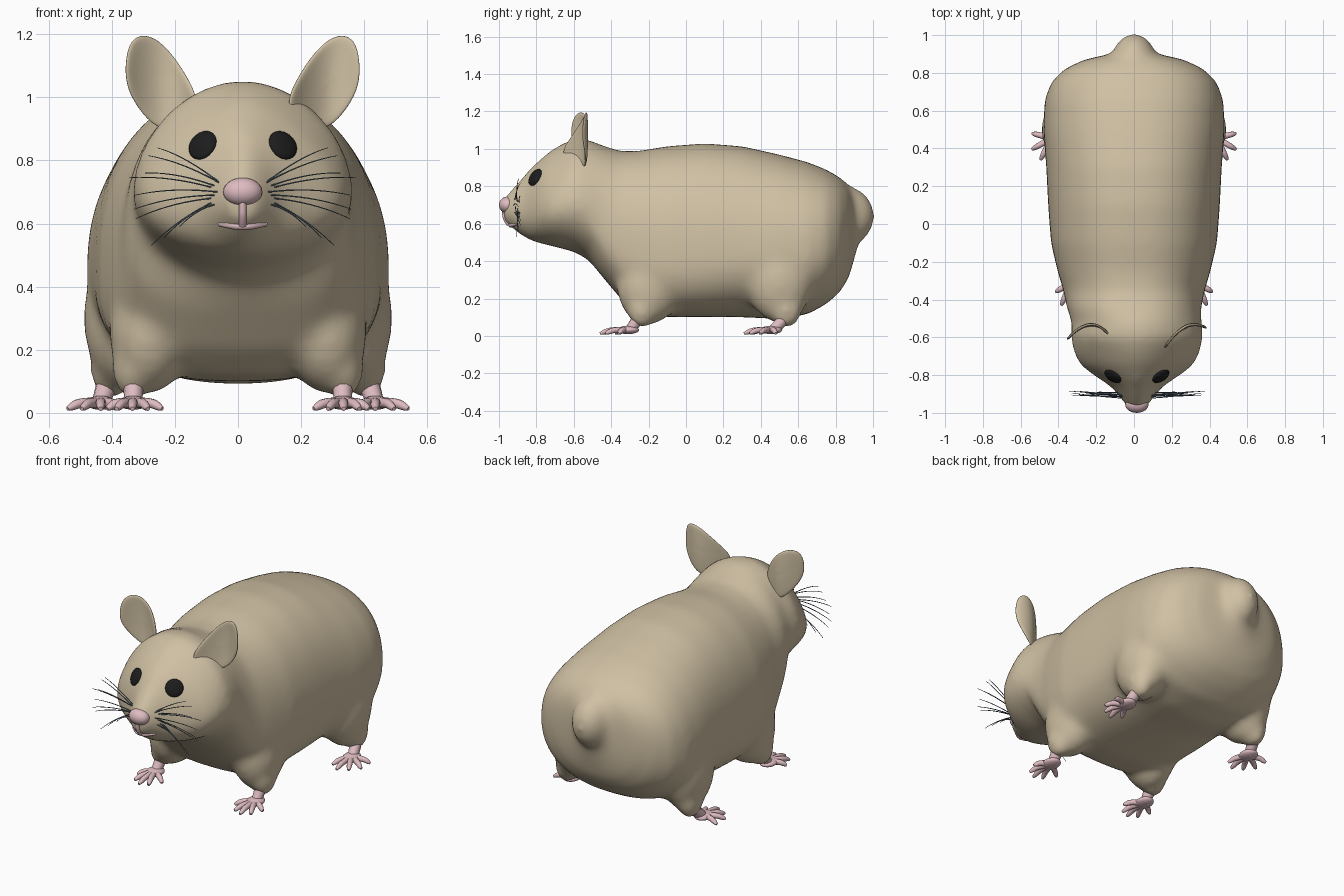
import bpy, bmesh, math
from mathutils import Vector, Matrix
from mathutils.bvhtree import BVHTree

if "Cube" in bpy.data.objects:
    bpy.data.objects.remove(bpy.data.objects["Cube"])


def material(name, rgb):
    m = bpy.data.materials.new(name)
    m.diffuse_color = (*rgb, 1)
    m.use_nodes = True
    m.node_tree.nodes["Principled BSDF"].inputs["Base Color"].default_value = m.diffuse_color
    return m


FUR = material("tan_fur", (0.63, 0.53, 0.37))
PINK = material("pink_skin", (0.73, 0.50, 0.53))
BLACK = material("eye_black", (0.012, 0.012, 0.012))
SLATE = material("whisker_slate", (0.10, 0.145, 0.19))
CX = 0.015                                  # the head sits slightly off centre


def mesh_object(name, bm, mat):
    bmesh.ops.recalc_face_normals(bm, faces=bm.faces)
    for f in bm.faces:
        f.smooth = True
    me = bpy.data.meshes.new(name)
    bm.to_mesh(me)
    bm.free()
    me.materials.append(mat)
    ob = bpy.data.objects.new(name, me)
    bpy.context.collection.objects.link(ob)
    return ob


def add_ball(bm, centre, radii, rot=Matrix()):
    mat = Matrix.Translation(centre) @ rot @ Matrix.Diagonal((*radii, 1))
    bmesh.ops.create_uvsphere(bm, u_segments=24, v_segments=16, radius=1, matrix=mat)


def tubes(name, paths, mat, res=3):
    """Each path is a list of (point, radius), all in one curve object."""
    cu = bpy.data.curves.new(name, 'CURVE')
    cu.dimensions = '3D'
    cu.bevel_depth = 1
    cu.bevel_resolution = res
    cu.use_fill_caps = True
    cu.resolution_u = 5
    for path in paths:
        sp = cu.splines.new('NURBS')
        sp.points.add(len(path) - 1)
        for p, (co, r) in zip(sp.points, path):
            p.co = (*co, 1)
            p.radius = r
        sp.order_u = 3
        sp.use_endpoint_u = True
        sp.use_smooth = True
    cu.materials.append(mat)
    ob = bpy.data.objects.new(name, cu)
    bpy.context.collection.objects.link(ob)
    return ob


# body and head: rings along y (y, half width, top, bottom, height of widest point)
stations = [
    (-.975, .05, .74, .61, .67), (-.90, .105, .825, .55, .66), (-.86, .14, .868, .525, .65),
    (-.82, .20, .91, .505, .65), (-.78, .26, .945, .495, .66), (-.74, .305, .98, .485, .67),
    (-.68, .335, 1.02, .47, .69),
    (-.60, .35, 1.055, .45, .70), (-.52, .345, 1.05, .405, .68), (-.45, .355, 1.02, .32, .60),
    (-.35, .375, .988, .20, .50), (-.25, .405, .99, .12, .48), (-.10, .44, 1.015, .10, .46),
    (.10, .455, 1.03, .10, .45), (.30, .465, 1.015, .10, .45), (.50, .48, .97, .09, .45),
    (.65, .475, .93, .115, .46), (.75, .44, .89, .17, .50), (.82, .37, .85, .23, .53),
    (.87, .265, .80, .31, .56), (.90, .13, .74, .41, .58)]
bm = bmesh.new()
N = 48
rings = []
for y, w, top, bot, mid in stations:
    head = y < -.5
    under = 2.3 + .7 * max(0, 1 - abs(y + .18) / .5)    # squarer flanks by the front legs
    ring = []
    for i in range(N):
        a = 2 * math.pi * i / N
        c, s = math.cos(a), math.sin(a)
        if head:
            e = 1.65 if s > 0 and y < -.65 else 1.9
        else:
            e = 2.25 if s > 0 else under
        h = top - mid if s > 0 else mid - bot
        x = math.copysign(abs(c) ** (2 / e), c) * w
        z = mid + math.copysign(abs(s) ** (2 / e), s) * h
        ring.append(bm.verts.new((x + (CX if head else 0), y, z)))
    rings.append(ring)
for r0, r1 in zip(rings, rings[1:]):
    for i in range(N):
        j = (i + 1) % N
        bm.faces.new((r0[i], r0[j], r1[j], r1[i]))
bm.faces.new(rings[0])
bm.faces.new(rings[-1])
# legs, thighs and tail bump, merged into the body
for s in (-1, 1):
    add_ball(bm, (s * .28, -.20, .26), (.13, .17, .20))
    add_ball(bm, (s * .335, -.235, .14), (.065, .08, .10))
    add_ball(bm, (s * .36, .50, .30), (.13, .18, .23))
    add_ball(bm, (s * .405, .535, .14), (.065, .085, .10))
add_ball(bm, (0, .84, .64), (.125, .17, .165))
add_ball(bm, (0, .78, .58), (.22, .15, .28))
body = mesh_object("body", bm, FUR)
mod = body.modifiers.new("merge", 'REMESH')
mod.mode = 'VOXEL'
mod.voxel_size = .018
mod.use_smooth_shade = True
mod = body.modifiers.new("soften", 'SMOOTH')
mod.factor = .5
mod.iterations = 24
bpy.context.view_layer.update()
tree = BVHTree.FromObject(body, bpy.context.evaluated_depsgraph_get())


def on_face(x, z):
    """Point and normal on the front of the head."""
    co, no, _, _ = tree.ray_cast(Vector((x, -2, z)), Vector((0, 1, 0)))
    return (co, no) if co else (Vector((x, -.9, z)), Vector((0, -1, 0)))


# eyes: shallow black domes lying on the head
for s, side in ((-1, "left"), (1, "right")):
    co, no = on_face(CX + s * .127, .848)
    bm = bmesh.new()
    add_ball(bm, co, (.05, .05, .018), no.to_track_quat('Z', 'Y').to_matrix().to_4x4())
    mesh_object(side + "_eye", bm, BLACK)

# nose
bm = bmesh.new()
add_ball(bm, (CX, -.955, .70), (.062, .045, .045))
mesh_object("nose", bm, PINK)

# mouth: a vertical groove and a lip line
groove = [(on_face(CX, z)[0], .012) for z in (.67, .645, .62, .595)]
lip = [(on_face(CX + x, .59 + abs(x) * .1)[0], r) for x, r in
       ((-.075, .006), (-.04, .012), (0, .012), (.04, .012), (.075, .006))]
tubes("mouth", [groove, lip], PINK)

# whiskers: root x, root z, tip x, tip z
whisker_set = [
    (.075, .73, .30, .815), (.08, .735, .27, .84), (.09, .72, .31, .76), (.10, .715, .36, .745),
    (.08, .70, .34, .69), (.09, .69, .345, .645), (.10, .68, .34, .615), (.10, .665, .25, .555),
    (.11, .66, .29, .53), (.09, .66, .20, .59)]
for s, side in ((-1, "left"), (1, "right")):
    paths = []
    for k, (x0, z0, x1, z1) in enumerate(whisker_set):
        root = on_face(CX + s * x0, z0)[0]
        tip = Vector((CX + s * x1, -.885 - .01 * (k % 3), z1))
        bend = root.lerp(tip, .55) + Vector((0, -.005, .022))
        paths.append([(root, .0026), (bend, .0023), (tip, .0012)])
    tubes(side + "_whiskers", paths, SLATE, 1)

# ears: cupped leaf outline (x, z), each turned a little differently
outline = [(.145, 1.00), (.175, 1.06), (.215, 1.125), (.265, 1.18), (.315, 1.20), (.355, 1.18),
           (.37, 1.12), (.37, 1.04), (.335, .97), (.275, .90), (.21, .90), (.15, .94)]
for s, side, crest, curl in ((-1, "left", .235, 4.5), (1, "right", .305, 5)):
    bm = bmesh.new()

    def ear_vert(x, z):
        bend = curl * (x - crest) ** 2 * (1.6 if s < 0 and x < crest else 1)
        return bm.verts.new((CX + s * x, -.53 - bend, z))

    cx, cz = .27, 1.05
    loops = [[ear_vert(cx + (x - cx) * k, cz + (z - cz) * k) for x, z in outline]
             for k in (1.02, .75, .45, .2)]
    mid = ear_vert(cx, cz)
    n = len(outline)
    for a, b in zip(loops, loops[1:]):
        for i in range(n):
            j = (i + 1) % n
            bm.faces.new((a[i], a[j], b[j], b[i]))
    for i in range(n):
        bm.faces.new((loops[-1][i], loops[-1][(i + 1) % n], mid))
    ear = mesh_object(side + "_ear", bm, FUR)
    mod = ear.modifiers.new("thickness", 'SOLIDIFY')
    mod.thickness = .014
    mod.offset = 0
    ear.modifiers.new("round", 'SUBSURF').levels = 2


# feet: ankle tube, flat palm and five splayed toes
def foot(name, s, ankle, palm, tips):
    def flip(p):
        return Vector((s * p[0], p[1], p[2]))
    c = flip(palm)
    paths = [[(flip(ankle), .036), (flip(ankle).lerp(c, .45) + Vector((0, .022, 0)), .034),
              (c + Vector((0, .01, 0)), .028)]]
    for x, y in tips:
        tip = Vector((s * x, y, .013))
        knuckle = c.lerp(tip, .6)
        knuckle.z = .034
        paths.append([(c, .018), (knuckle, .016), (tip.lerp(knuckle, .25), .013), (tip, .007)])
    tubes(name + "_toes", paths, PINK)
    bm = bmesh.new()
    add_ball(bm, c, (.048, .06, .022))
    mesh_object(name + "_palm", bm, PINK)


for s, side in ((-1, "left"), (1, "right")):
    foot(side + "_front_foot", s, (.33, -.235, .15), (.332, -.31, .032),
         [(.415, -.36), (.385, -.43), (.335, -.46), (.285, -.44), (.24, -.375)])
    foot(side + "_hind_foot", s, (.405, .535, .12), (.435, .455, .032),
         [(.54, .48), (.54, .395), (.495, .34), (.435, .31), (.38, .35)])
